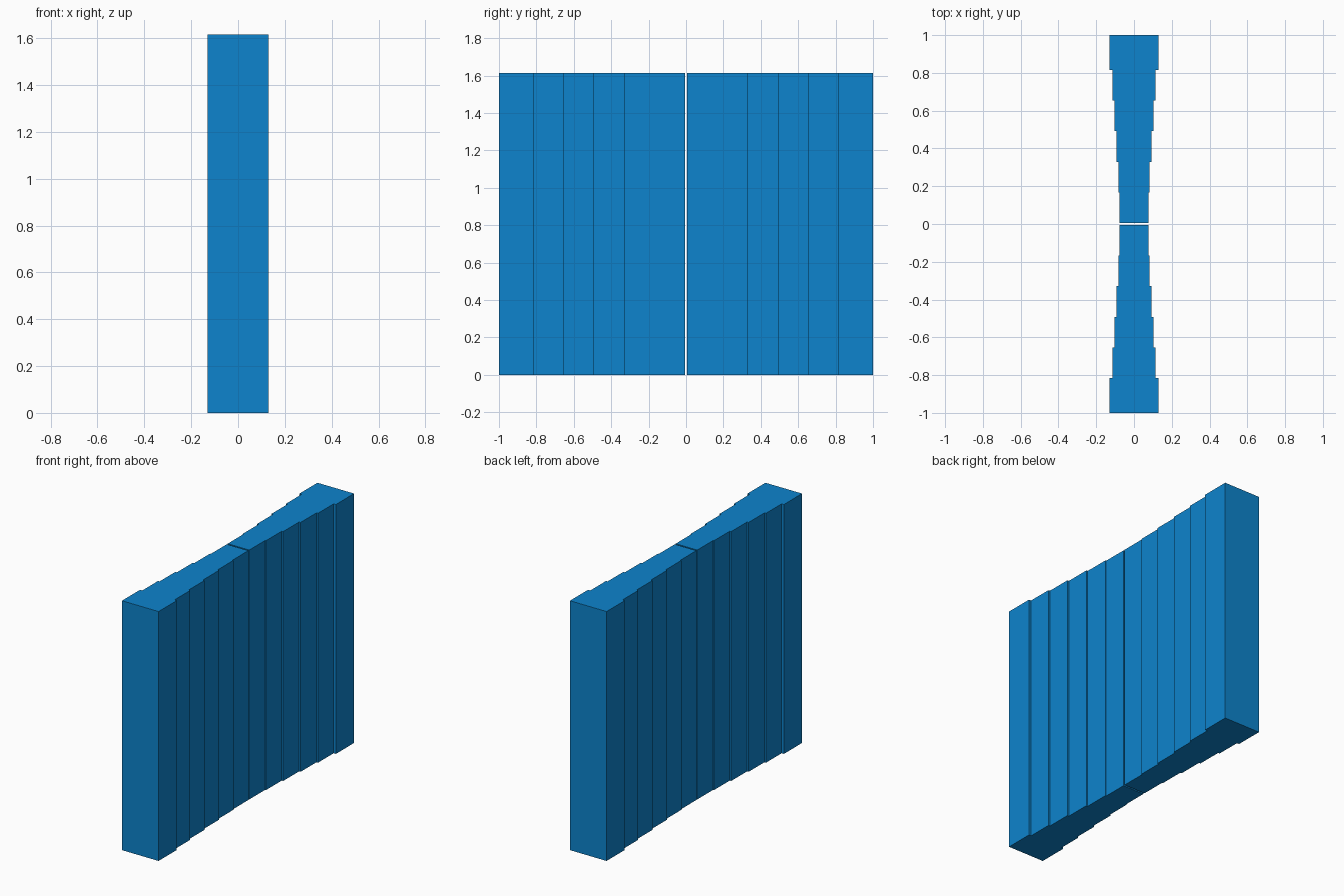
import bpy, bmesh

if "Cube" in bpy.data.objects:
    bpy.data.objects.remove(bpy.data.objects["Cube"])

HEIGHT = 1.615
# (outer end along y, half width) of each step, from the middle gap outwards
GAP = 0.005
STEPS = [(0.167, 0.077), (0.329, 0.083), (0.492, 0.093),
         (0.654, 0.104), (0.815, 0.115), (1.0, 0.131)]

blue = bpy.data.materials.new("blue")
blue.diffuse_color = (0.004, 0.23, 0.61, 1)
blue.use_nodes = True
blue.node_tree.nodes["Principled BSDF"].inputs["Base Color"].default_value = blue.diffuse_color


def stepped_panel(name, side):
    """Extrude a stepped outline that widens away from the gap."""
    right, y = [], GAP
    for end, half in STEPS:
        right += [(half, y * side), (half, end * side)]
        y = end
    outline = right + [(-px, py) for px, py in reversed(right)]
    bm = bmesh.new()
    base = bm.faces.new([bm.verts.new((px, py, 0)) for px, py in outline])
    ext = bmesh.ops.extrude_face_region(bm, geom=[base], use_keep_orig=True)
    top = [v for v in ext["geom"] if isinstance(v, bmesh.types.BMVert)]
    bmesh.ops.translate(bm, verts=top, vec=(0, 0, HEIGHT))
    bmesh.ops.recalc_face_normals(bm, faces=bm.faces)
    mesh = bpy.data.meshes.new(name)
    bm.to_mesh(mesh)
    bm.free()
    mesh.materials.append(blue)
    bpy.context.collection.objects.link(bpy.data.objects.new(name, mesh))


# Two mirrored halves with a thin slot between them
stepped_panel("front_panel", -1)
stepped_panel("back_panel", 1)
